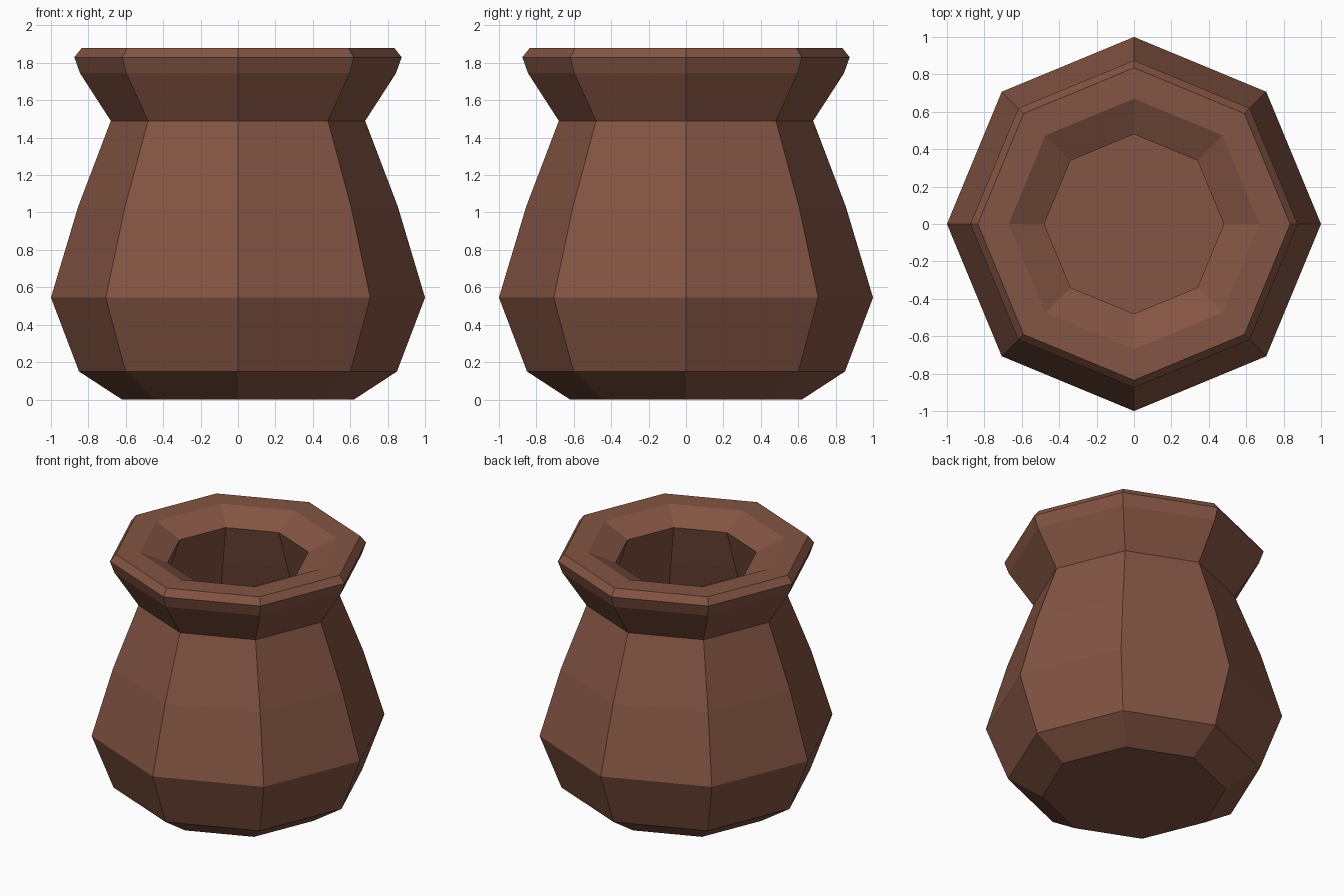
import bpy, bmesh
from math import cos, sin, tau

cube = bpy.data.objects.get("Cube")
if cube:
    bpy.data.objects.remove(cube, do_unlink=True)

SIDES = 8

# Fired clay colour
clay = bpy.data.materials.new("brown_clay")
clay.use_nodes = True
colour = (0.23, 0.09, 0.056, 1)
clay.diffuse_color = colour
shader = next(n for n in clay.node_tree.nodes if n.type == "BSDF_PRINCIPLED")
shader.inputs["Base Color"].default_value = colour
shader.inputs["Roughness"].default_value = 0.9

# Radius and height, from the foot up the outside, over the lip and down inside
outside = [(0.62, 0), (0.85, 0.15), (1, 0.545), (0.855, 1.03), (0.68, 1.49),
           (0.845, 1.745), (0.875, 1.83), (0.835, 1.88)]
inside = [(0.67, 1.88), (0.48, 1.79), (0.58, 1.49), (0.75, 1.03),
          (0.88, 0.56), (0.75, 0.2), (0.55, 0.1)]


def lathe(name, profile, material):
    """Sweep a profile around z with flat sides, closing both ends."""
    bm = bmesh.new()
    rings = [[bm.verts.new((r * cos(tau * i / SIDES), r * sin(tau * i / SIDES), z))
              for i in range(SIDES)] for r, z in profile]
    for low, high in zip(rings, rings[1:]):
        for i in range(SIDES):
            j = (i + 1) % SIDES
            bm.faces.new((low[i], low[j], high[j], high[i]))
    bm.faces.new(rings[0][::-1])
    bm.faces.new(rings[-1])
    bmesh.ops.recalc_face_normals(bm, faces=bm.faces)
    mesh = bpy.data.meshes.new(name)
    bm.to_mesh(mesh)
    bm.free()
    mesh.materials.append(material)
    obj = bpy.data.objects.new(name, mesh)
    bpy.context.collection.objects.link(obj)
    return obj


# Hollow pot with flared lip
lathe("clay_pot", outside + inside, clay)
